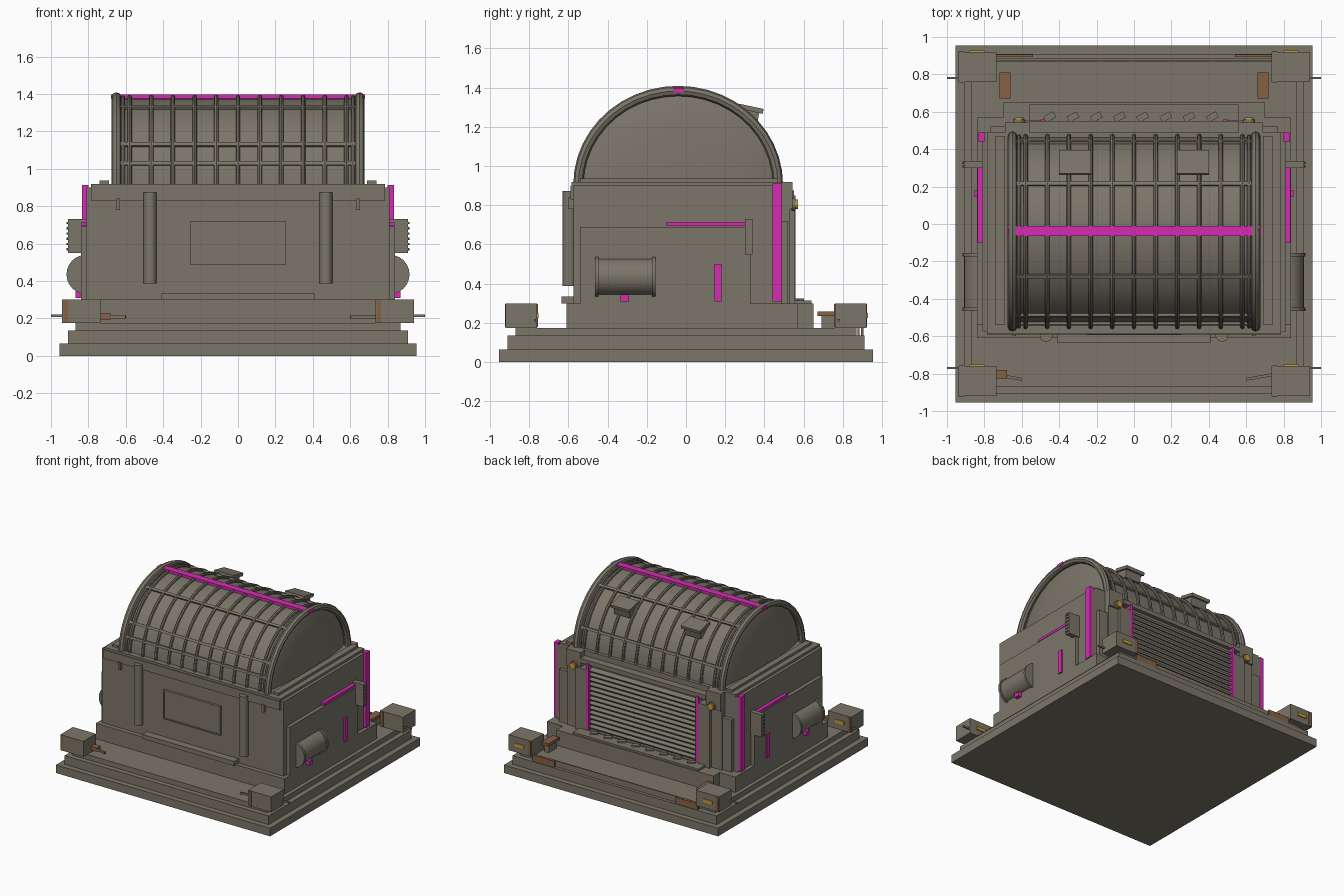
import bpy, bmesh
from math import sin, cos, pi, radians
from mathutils import Matrix, Vector

if "Cube" in bpy.data.objects:
    bpy.data.objects.remove(bpy.data.objects["Cube"], do_unlink=True)


def material(name, rgb):
    m = bpy.data.materials.new(name)
    m.use_nodes = True
    m.diffuse_color = (*rgb, 1)
    bsdf = m.node_tree.nodes["Principled BSDF"]
    bsdf.inputs["Base Color"].default_value = (*rgb, 1)
    bsdf.inputs["Roughness"].default_value = 0.7
    return m


TAUPE = material("taupe_metal", (0.2, 0.18, 0.142))
PINK = material("magenta_trim", (0.66, 0.025, 0.44))
AMBER = material("amber_lamp", (0.58, 0.35, 0.03))
RUST = material("rust_brown", (0.24, 0.12, 0.06))


def finish(name, bm, mat, smooth=False):
    bmesh.ops.recalc_face_normals(bm, faces=bm.faces)
    me = bpy.data.meshes.new(name)
    bm.to_mesh(me)
    bm.free()
    me.materials.append(mat)
    ob = bpy.data.objects.new(name, me)
    bpy.context.collection.objects.link(ob)
    if smooth:
        bpy.ops.object.select_all(action='DESELECT')
        ob.select_set(True)
        bpy.context.view_layer.objects.active = ob
        bpy.ops.object.shade_smooth_by_angle(angle=radians(35))
    return ob


def box(name, x, y, z, mat=TAUPE, rot=(0, 'X')):
    """Box from (min, max) pairs, turned about its own centre."""
    bm = bmesh.new()
    mid = Vector([(a + b) / 2 for a, b in (x, y, z)])
    size = [abs(b - a) for a, b in (x, y, z)]
    mtx = (Matrix.Translation(mid) @ Matrix.Rotation(radians(rot[0]), 4, rot[1])
           @ Matrix.Diagonal((*size, 1)))
    bmesh.ops.create_cube(bm, size=1, matrix=mtx)
    return finish(name, bm, mat)


def pair(name, x, y, z, mat=TAUPE, rot=(0, 'X')):
    """The same box on the left and the right."""
    for side, s in (("left", 1), ("right", -1)):
        turn = rot if rot[1] == 'X' else (rot[0] * s, rot[1])
        box(f"{name}_{side}", (s * x[0], s * x[1]), y, z, mat, turn)


def cylinder(name, centre, r, length, axis, mat=TAUPE, sides=24):
    bm = bmesh.new()
    turn = {'X': Matrix.Rotation(pi / 2, 4, 'Y'), 'Y': Matrix.Rotation(pi / 2, 4, 'X'),
            'Z': Matrix()}[axis]
    bmesh.ops.create_cone(bm, cap_ends=True, segments=sides, radius1=r, radius2=r,
                          depth=length, matrix=Matrix.Translation(centre) @ turn)
    return finish(name, bm, mat, True)


# Arched roof: half-ellipse sections, centred a little forward
CY, CZ, RY, RZ, STEPS = -0.04, 0.905, 0.503, 0.472, 22


def arch_point(x, t, grow=0.0):
    return Vector((x, CY + (RY + grow) * cos(t), CZ + (RZ + grow) * sin(t)))


bm = bmesh.new()
rings = []
for x, k in ((-.672, .05), (-.668, .3), (-.658, .6), (-.642, .85), (-.62, 1),
             (.62, 1), (.642, .85), (.658, .6), (.668, .3), (.672, .05)):
    rings.append([bm.verts.new((x, CY + RY * k * cos(pi * i / STEPS),
                                CZ + RZ * k * sin(pi * i / STEPS))) for i in range(STEPS + 1)])
for a, b in zip(rings, rings[1:]):
    for i in range(STEPS):
        bm.faces.new((a[i], a[i + 1], b[i + 1], b[i]))
bm.faces.new(rings[0])
bm.faces.new(rings[-1])
finish("arched_roof", bm, TAUPE, True)


def hoop(name, x, r, grow):
    """Round bar bent over the roof."""
    bm = bmesh.new()
    sides, loops = 8, []
    for i in range(STEPS + 1):
        t = pi * i / STEPS
        out = Vector((0, cos(t), sin(t)))
        c = arch_point(x, t, grow)
        loops.append([bm.verts.new(c + out * r * cos(2 * pi * j / sides)
                                   + Vector((r * sin(2 * pi * j / sides), 0, 0)))
                      for j in range(sides)])
    for a, b in zip(loops, loops[1:]):
        for j in range(sides):
            k = (j + 1) % sides
            bm.faces.new((a[j], a[k], b[k], b[j]))
    bm.faces.new(loops[0])
    bm.faces.new(loops[-1])
    finish(name, bm, TAUPE, True)


for s in (-1, 1):
    hoop("end_hoop", s * 0.65, 0.026, 0.006)
for i in range(-5, 6):
    hoop("roof_rib", i * 0.116, 0.012, 0.008)
hoop("roof_rib", 0.615, 0.01, 0.006)
hoop("roof_rib", -0.615, 0.01, 0.006)
for deg in (20, 60, 88, 118, 152, 165):
    p = arch_point(0, radians(deg), 0.004)
    box("roof_stringer", (-.64, .64), (p.y - .01, p.y + .01), (p.z - .01, p.z + .01),
        rot=(deg, 'X'))
box("ridge_strip", (-.68, .68), (-.065, -.01), (1.375, 1.397), PINK)
for x in (-.315, .315):
    box("roof_vent", (x - .07, x + .07), (.26, .37), (1.22, 1.295), rot=(-12, 'X'))
    box("roof_vent_lid", (x - .085, x + .085), (.265, .395), (1.28, 1.305), rot=(-12, 'X'))

# Stepped base and plinth
for name, w, z in (("base_slab", .955, (0, .065)), ("base_step", .91, (.065, .135)),
                   ("base_deck", .87, (.135, .175))):
    box(name, (-w, w), (-w, w), z)
box("plinth", (-.84, .84), (-.61, .57), (.175, .3))
box("back_plinth", (-.7, .7), (.56, .65), (.175, .3))
box("back_sill", (-.56, .56), (.55, .64), (.3, .315))
box("front_sill", (-.41, .41), (-.635, -.57), (.3, .335))

# Main housing
box("housing", (-.81, .81), (-.575, .49), (.3, .9))
box("front_band", (-.785, .785), (-.59, -.56), (.83, .9))
box("roof_plate", (-.785, .785), (-.585, .49), (.9, .918))
pair("roof_rail", (.69, .74), (-.54, .47), (.91, .937))
pair("side_panel", (.8, .84), (-.54, .33), (.3, .69))
pair("front_bracket", (.63, .65), (-.6, -.57), (.78, .84))
box("front_panel", (-.25, .25), (-.588, -.57), (.49, .72))
for z in (.49, .715):
    box("front_panel_edge", (-.255, .255), (-.594, -.57), (z - .005, z + .005))
for s in (-1, 1):
    box("front_panel_edge", (s * .25 - .005, s * .25 + .005), (-.594, -.57), (.49, .72))
    cylinder("front_column", (s * .47, -.595, .63), .034, .485, 'Z')

# Side tanks, cable boxes and trims
for s in (-1, 1):
    cylinder("side_tank", (s * .812, -.31, .435), .095, .3, 'Y')
    for y in (-.455, -.165):
        cylinder("tank_flange", (s * .812, y, .435), .105, .018, 'Y')
    for i in range(12):
        cylinder("cable_stud", (s * .912, .309 + .018 * (i % 2), .57 + .028 * (i // 2)),
                 .006, .01, 'X', sides=8)
pair("cable_box", (.81, .91), (.3, .338), (.55, .73))
pair("corner_trim", (.8, .835), (.44, .49), (.31, .912), PINK)
pair("shelf_trim", (.8, .838), (-.1, .31), (.695, .715), PINK)
pair("upright_trim", (.83, .852), (.145, .182), (.31, .5), PINK)
pair("tank_foot", (.83, .87), (-.335, -.292), (.31, .345), PINK)

# Back grille between two posts
box("grille_back", (-.5, .5), (.48, .52), (.3, .86))
box("grille_header", (-.56, .56), (.48, .55), (.84, .875))
for i in range(13):
    z = .345 + i * .038
    box("grille_slat", (-.475, .475), (.512, .55), (z - .008, z + .008), rot=(-28, 'X'))
pair("grille_trim", (.477, .5), (.5, .558), (.32, .85), PINK)
pair("back_post", (.5, .6), (.48, .555), (.3, .8))
pair("back_outer_post", (.6, .69), (.48, .53), (.3, .84))
pair("back_cap", (.56, .69), (.48, .543), (.78, .918))
pair("back_block", (.69, .77), (.48, .52), (.3, .72))
for s in (-1, 1):
    cylinder("lamp_mount", (s * .615, .548, .805), .032, .02, 'Y')
    cylinder("back_lamp", (s * .615, .56, .805), .025, .02, 'Y', AMBER, 16)
for i in range(8):
    x = -.45 + i * .124
    box("sill_tab", (x - .03, x + .03), (.555, .59), (.3, .325), rot=(28, 'Z'))

# Corner blocks with lamps, pins and rust plates
for ends, y in (("front", (-.92, -.76)), ("back", (.76, .92))):
    pair(f"{ends}_corner_block", (.735, .94), y, (.175, .3))
    pair(f"{ends}_corner_lamp", (.8, .88), (y[1] - .01, y[1] + .008), (.225, .25), AMBER)
    for x in (.752, -.922):
        box(f"{ends}_corner_strip", (x - .012, x + .012), (y[0] - .004, y[1] + .004),
            (.178, .297), RUST)
    pin = y[1] - .01 if ends == "front" else y[0] + .02
    pair(f"{ends}_pin", (.93, 1), (pin - .006, pin + .006), (.207, .22))
box("front_latch", (-.745, -.68), (-.825, -.78), (.195, .225), RUST)
pair("front_handle", (.6, .745), (-.825, -.81), (.2, .215), rot=(10, 'Z'))
pair("back_latch", (.66, .72), (.67, .81), (.235, .258), RUST)
pair("back_latch_foot", (.67, .71), (.69, .79), (.175, .235))
pair("deck_strip", (.54, .735), (.892, .905), (.135, .185), RUST)
pair("deck_lip_back", (.0, .735), (.875, .885), (.13, .182))
